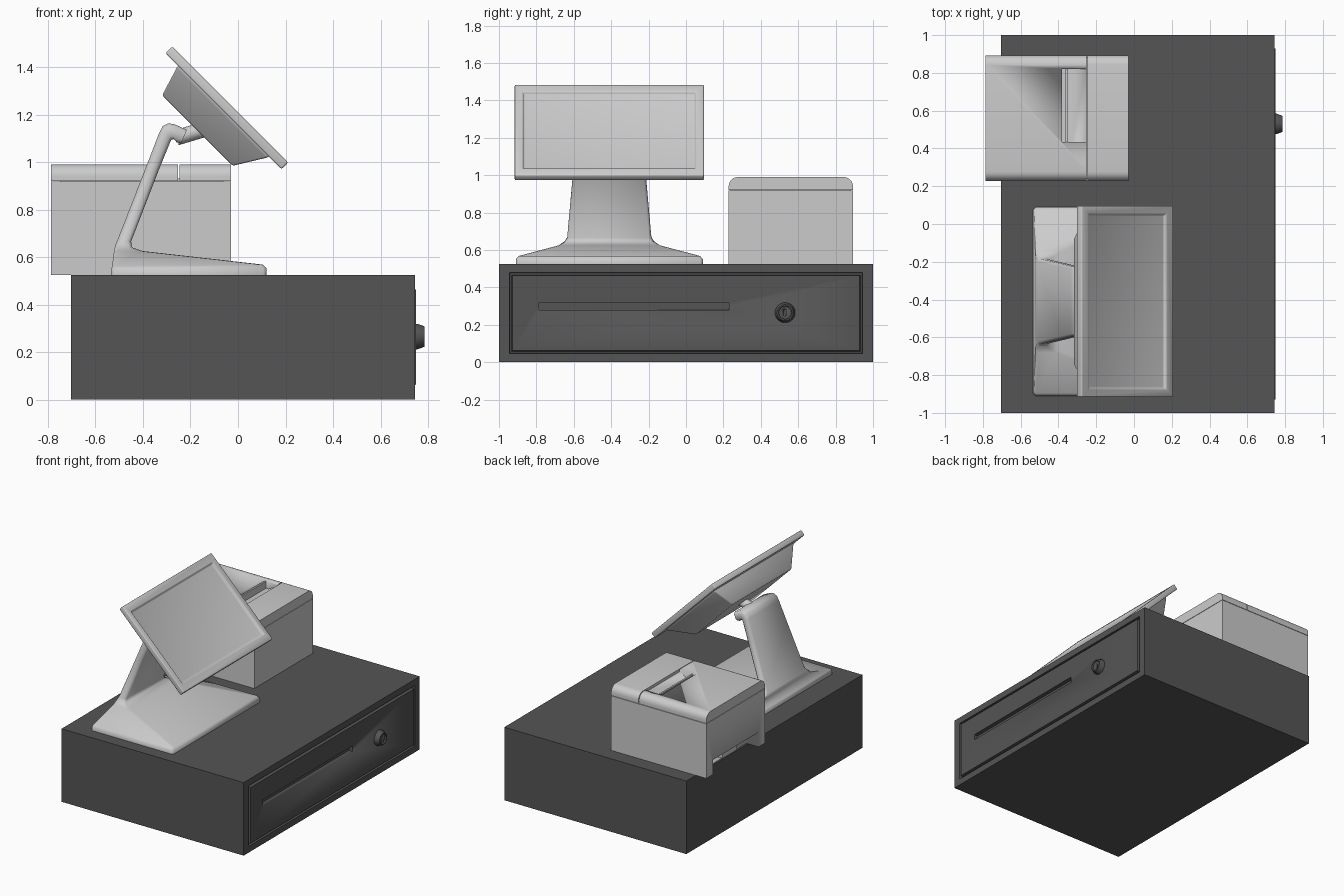
import bpy, bmesh, math
from mathutils import Vector, Matrix

if "Cube" in bpy.data.objects:
    bpy.data.objects.remove(bpy.data.objects["Cube"])

dark = bpy.data.materials.new("dark_grey")
dark.diffuse_color = (0.09, 0.09, 0.09, 1)
dark.use_nodes = True
dark.node_tree.nodes["Principled BSDF"].inputs["Base Color"].default_value = dark.diffuse_color


def loft(name, rings, mat=None, angle=35, matrix=None, bevel=0):
    """Skin a stack of closed point rings and cap both ends."""
    bm = bmesh.new()
    rows = [[bm.verts.new(p) for p in ring] for ring in rings]
    n = len(rows[0])
    for a, b in zip(rows, rows[1:]):
        for i in range(n):
            j = (i + 1) % n
            bm.faces.new((a[i], a[j], b[j], b[i]))
    bm.faces.new(rows[0])
    bm.faces.new(rows[-1])
    bmesh.ops.recalc_face_normals(bm, faces=bm.faces)
    if matrix:
        bm.transform(matrix)
    me = bpy.data.meshes.new(name)
    bm.to_mesh(me)
    bm.free()
    ob = bpy.data.objects.new(name, me)
    bpy.context.collection.objects.link(ob)
    if mat:
        me.materials.append(mat)
    if bevel:
        m = ob.modifiers.new("bevel", 'BEVEL')
        m.width, m.segments = bevel, 3
        apply(ob, m)
    activate(ob)
    bpy.ops.object.shade_smooth_by_angle(angle=math.radians(angle))
    return ob


def activate(ob):
    bpy.ops.object.select_all(action='DESELECT')
    ob.select_set(True)
    bpy.context.view_layer.objects.active = ob


def apply(ob, mod):
    activate(ob)
    bpy.ops.object.modifier_apply(modifier=mod.name)


def rect_x(x, hy, hz, cy=0.0, cz=0.0):
    return [(x, cy + a * hy, cz + b * hz) for a, b in ((-1, -1), (1, -1), (1, 1), (-1, 1))]


def rect_z(hx, hy, z, cx=0.0, cy=0.0):
    return [(cx + a * hx, cy + b * hy, z) for a, b in ((-1, -1), (1, -1), (1, 1), (-1, 1))]


def box(name, x0, x1, y0, y1, z0, z1, mat=None):
    args = ((y1 - y0) / 2, (z1 - z0) / 2, (y0 + y1) / 2, (z0 + z1) / 2)
    return loft(name, [rect_x(x0, *args), rect_x(x1, *args)], mat)


def circle_x(x, r, cy, cz, n=32):
    return [(x, cy + r * math.cos(2 * math.pi * i / n), cz + r * math.sin(2 * math.pi * i / n))
            for i in range(n)]


def cut(ob, cutter):
    m = ob.modifiers.new("cut", 'BOOLEAN')
    m.operation, m.solver, m.object = 'DIFFERENCE', 'EXACT', cutter
    apply(ob, m)
    bpy.data.objects.remove(cutter)


# Cash drawer: box with a grooved front panel on +x
H = 0.2625
drawer = loft("cash_drawer", [rect_x(x, hy, hz, 0, H) for x, hy, hz in (
    (-0.703, 1, H), (0.745, 1, H), (0.745, 0.945, 0.217), (0.728, 0.942, 0.214),
    (0.728, 0.932, 0.204), (0.749, 0.928, 0.2))], dark)
cut(drawer, box("slot_cutter", 0.72, 0.8, -0.785, 0.23, 0.28, 0.32))

# Drawer lock with key slot
lock = loft("drawer_lock", [circle_x(x, r, 0.53, 0.265) for x, r in (
    (0.735, 0.054), (0.755, 0.054), (0.785, 0.043), (0.785, 0.036), (0.776, 0.033))], dark)
cut(lock, box("key_cutter", 0.76, 0.8, 0.525, 0.535, 0.247, 0.283))

# Receipt printer: body with rear cable notch
Y0, Y1 = 0.228, 0.893
body = box("printer_body", -0.787, -0.03, Y0, Y1, 0.525, 0.917)
cut(body, box("notch_cutter", -0.9, -0.69, 0.30, 0.82, 0.5, 0.63))
box("printer_port", -0.74, -0.68, 0.48, 0.64, 0.56, 0.61)


def cover_ring(x, z0=0.92, z1=0.99, r=0.05):
    arc = [math.radians(a) for a in range(0, 91, 15)]
    pts = [(x, Y0, z0), (x, Y1, z0)]
    pts += [(x, Y1 - r + r * math.cos(a), z1 - r + r * math.sin(a)) for a in arc]
    pts += [(x, Y0 + r - r * math.cos(a), z1 - r + r * math.sin(a)) for a in reversed(arc)]
    return pts


# Printer lid and front cover, with the paper exit sunk into the lid
lid = loft("printer_lid", [cover_ring(-0.787), cover_ring(-0.252)])
loft("printer_front_cover", [cover_ring(-0.247), cover_ring(-0.03)])
box("printer_cover_core", -0.75, -0.06, Y0 + 0.01, Y1 - 0.01, 0.91, 0.93)
ramp = [[(-0.38, y, 1.05), (-0.38, y, 0.935), (-0.33, y, 0.935), (-0.25, y, 0.975), (-0.25, y, 1.05)]
        for y in (0.435, 0.82)]
cut(lid, loft("paper_exit_cutter", ramp))
box("paper_tear_blade", -0.362, -0.35, 0.435, 0.82, 0.925, 0.985)


# Stand: wide base flowing into a leaning neck that curls to the hinge
def stand_ring(xb, zb, xf, zf, half, c=0.014):
    b, f = Vector((xb, 0, zb)), Vector((xf, 0, zf))
    d = (f - b).normalized() * c
    pts = []
    for p, s, k in ((b, -1, 0), (b + d, -1, 1), (f - d, -1, 1), (f, -1, 0),
                    (f, 1, 0), (f - d, 1, 1), (b + d, 1, 1), (b, 1, 0)):
        pts.append((p.x, -0.41 + s * (half if k else half - c), p.z))
    return pts


loft("monitor_stand", [stand_ring(*r) for r in (
    (-0.535, 0.525, 0.12, 0.525, 0.5), (-0.534, 0.548, 0.12, 0.552, 0.5),
    (-0.53, 0.562, 0.105, 0.568, 0.485), (-0.522, 0.625, -0.40, 0.625, 0.27),
    (-0.517, 0.65, -0.445, 0.64, 0.238), (-0.508, 0.67, -0.45, 0.665, 0.225),
    (-0.385, 0.985, -0.33, 0.975, 0.197), (-0.333, 1.12, -0.287, 1.08, 0.185),
    (-0.318, 1.15, -0.28, 1.095, 0.183), (-0.292, 1.163, -0.27, 1.096, 0.182),
    (-0.265, 1.158, -0.258, 1.083, 0.18), (-0.215, 1.135, -0.24, 1.078, 0.178))], angle=50)

# Hinge joining neck to monitor
loft("monitor_hinge", [circle_x(x, 0.034, -0.41, 1.12 + (x + 0.2) * 0.3) for x in (-0.25, -0.11)])

# Monitor, built flat then tilted back 45 degrees to face +x and up
s = math.sqrt(0.5)
tilt = Matrix(((0, -s, s, -0.047), (1, 0, 0, -0.41), (0, s, s, 1.228), (0, 0, 0, 1)))
loft("monitor_screen", [rect_z(*r) for r in (
    (0.506, 0.345, -0.02), (0.506, 0.345, 0.02), (0.463, 0.288, 0.02), (0.458, 0.283, 0.006))],
    matrix=tilt, bevel=0.012)
loft("monitor_back_housing", [rect_z(*r) for r in (
    (0.45, 0.27, -0.01, 0, 0.0), (0.45, 0.27, -0.025, 0, 0.0), (0.335, 0.21, -0.155, 0, 0.02))],
    matrix=tilt, bevel=0.008)
